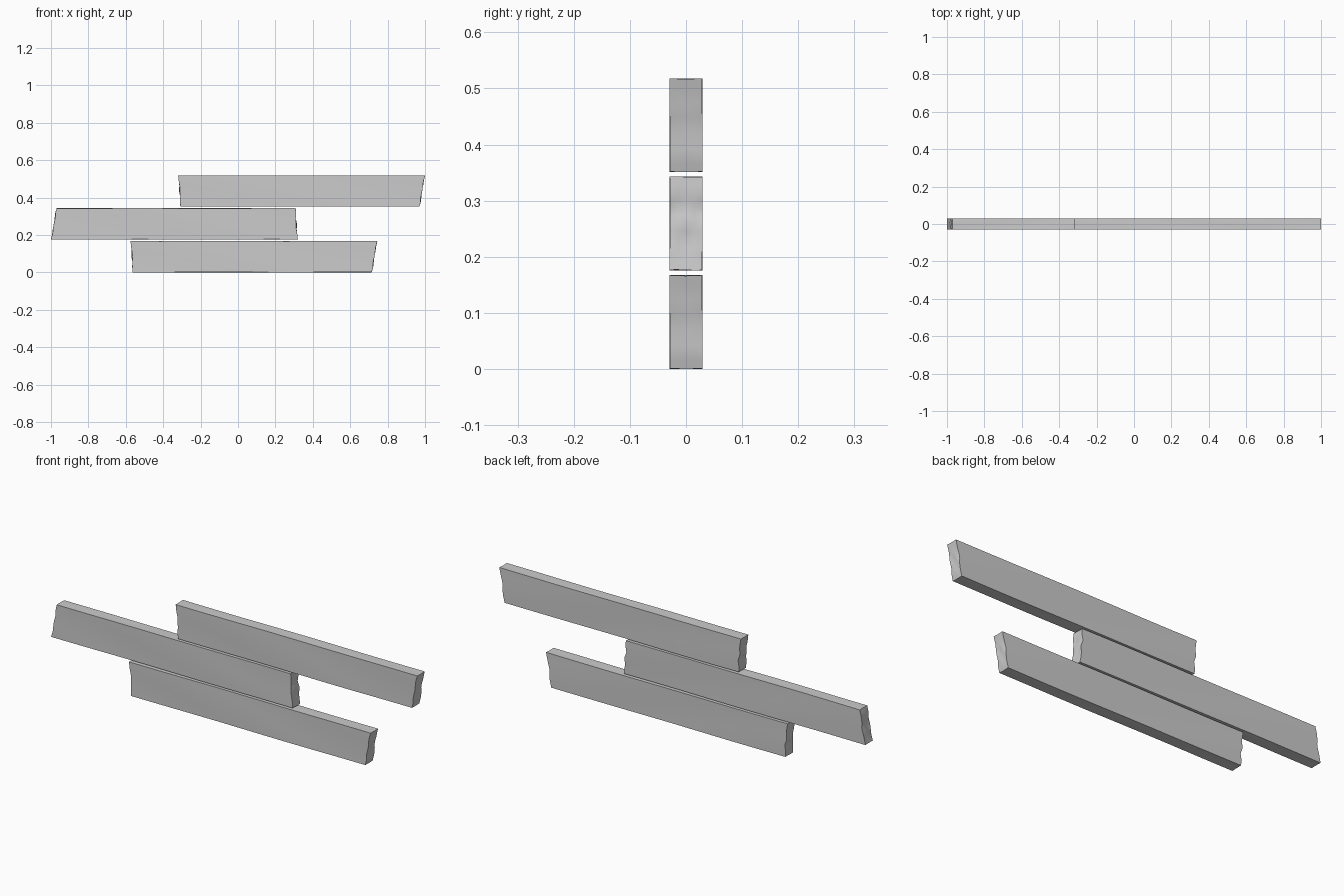
import bpy, bmesh
from math import sin, radians
from mathutils import Vector

if "Cube" in bpy.data.objects:
    bpy.data.objects.remove(bpy.data.objects["Cube"])

HEIGHT, DEPTH = 0.166, 0.058
# End outlines: x at equal height steps, bottom to top
LEFT = [-0.641, -0.643, -0.640, -0.646, -0.645, -0.649, -0.653]
RIGHT = [0.637, 0.644, 0.646, 0.649, 0.655, 0.660, 0.667]


def outline(points, t):
    f = min(max(t, 0), 1) * (len(points) - 1)
    i = min(int(f), len(points) - 2)
    return points[i] + (points[i + 1] - points[i]) * (f - i)


def plank(name, x, z, flip=False):
    bm = bmesh.new()
    bmesh.ops.create_cube(bm, size=1)

    # Cut the block into a grid so the broken ends can be shaped
    def cut(axis, count):
        normal = Vector([float(axis == i) for i in range(3)])
        for k in range(1, count):
            bmesh.ops.bisect_plane(bm, geom=bm.verts[:] + bm.edges[:] + bm.faces[:],
                                   plane_co=normal * (k / count - 0.5), plane_no=normal)
    cut(0, 8)
    cut(1, 4)
    cut(2, 12)

    # Rough sawn ends and very slightly uneven long faces
    for v in bm.verts:
        u, w, t = v.co.x + 0.5, v.co.y, v.co.z + 0.5
        rough = 0.003 * sin(9 * w + 11 * t) * (1 - abs(2 * t - 1))
        a = outline(LEFT, t) + rough
        b = outline(RIGHT, t) + rough
        v.co.x = a + (b - a) * u
        v.co.y = w * DEPTH + 0.0008 * sin(7 * u + 4 * t)
        v.co.z = (t - 0.5) * HEIGHT + 0.0006 * sin(11 * u + 5 * w)

    bmesh.ops.recalc_face_normals(bm, faces=bm.faces[:])
    mesh = bpy.data.meshes.new(name)
    bm.to_mesh(mesh)
    bm.free()
    obj = bpy.data.objects.new(name, mesh)
    bpy.context.collection.objects.link(obj)
    obj.location = (x, 0, z)
    if flip:
        obj.rotation_euler.y = radians(180)
    bpy.context.view_layer.objects.active = obj
    obj.select_set(True)
    bpy.ops.object.shade_smooth_by_angle(angle=radians(35))
    obj.select_set(False)


# Three staggered planks, the middle one turned end for end
plank("bottom_plank", 0.078, 0.0838)
plank("middle_plank", -0.333, 0.2595, flip=True)
plank("top_plank", 0.333, 0.4345)
